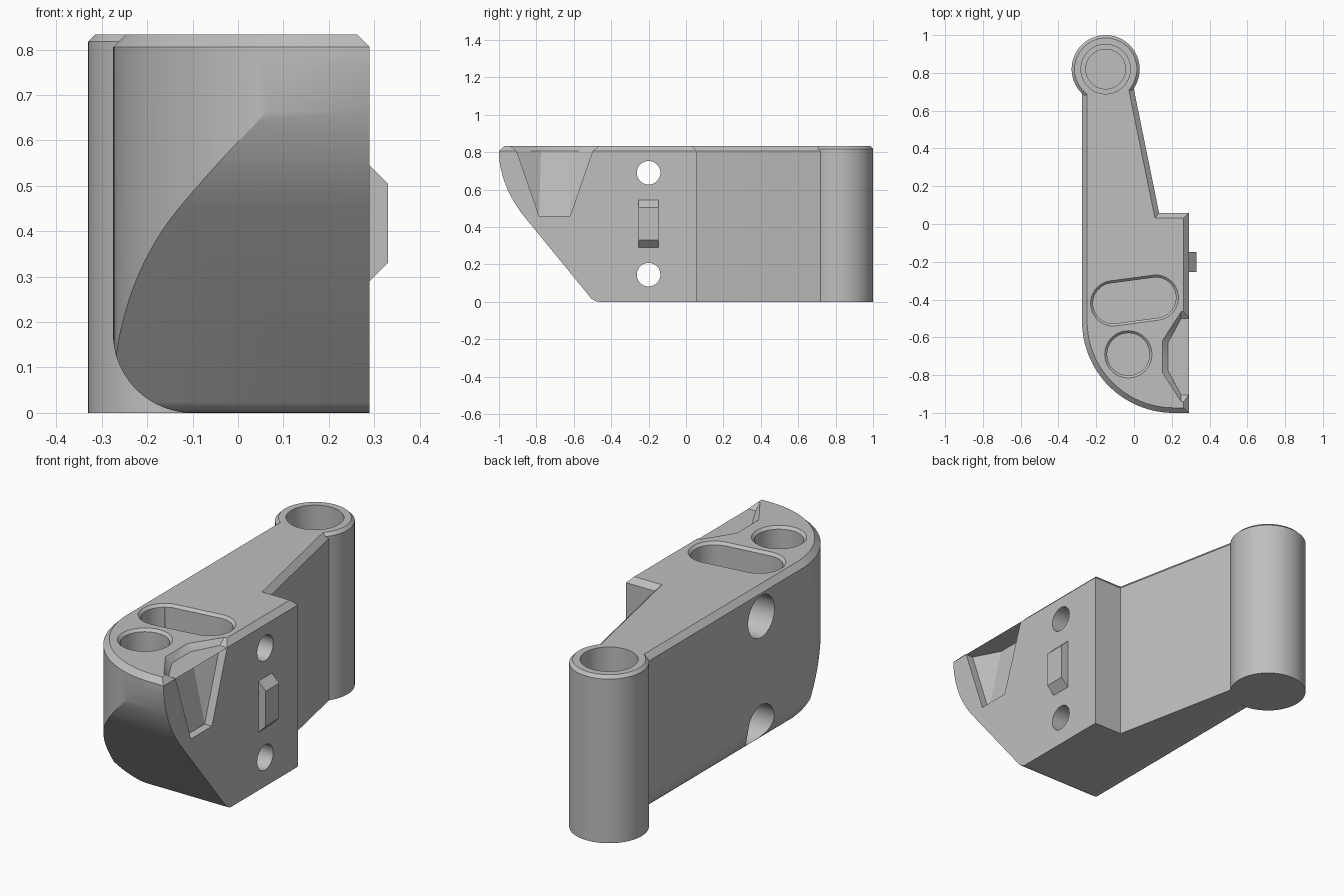
import bpy
import bmesh
from math import cos, sin, pi, radians
from mathutils import Vector

if "Cube" in bpy.data.objects:
    bpy.data.objects.remove(bpy.data.objects["Cube"], do_unlink=True)

grey = bpy.data.materials.new("plain grey")
grey.use_nodes = True
COLOUR = (0.52, 0.52, 0.52, 1)
grey.diffuse_color = COLOUR
grey.node_tree.nodes["Principled BSDF"].inputs["Base Color"].default_value = COLOUR

HEIGHT = 0.833


def finish(name, bm):
    bmesh.ops.recalc_face_normals(bm, faces=bm.faces)
    mesh = bpy.data.meshes.new(name)
    bm.to_mesh(mesh)
    bm.free()
    mesh.materials.append(grey)
    obj = bpy.data.objects.new(name, mesh)
    bpy.context.collection.objects.link(obj)
    return obj


def prism(name, points, axis, low, high, bevel=0):
    """Extrude a 2D outline along an axis, optionally chamfering its far rim."""
    place = {"x": lambda a, b: (low, a, b),
             "y": lambda a, b: (a, low, b),
             "z": lambda a, b: (a, b, low)}[axis]
    step = Vector([high - low if axis == k else 0 for k in "xyz"])
    bm = bmesh.new()
    base = bm.faces.new([bm.verts.new(place(a, b)) for a, b in points])
    out = bmesh.ops.extrude_face_region(bm, geom=[base], use_keep_orig=True)["geom"]
    top = [g for g in out if isinstance(g, bmesh.types.BMVert)]
    bmesh.ops.translate(bm, verts=top, vec=step)
    bmesh.ops.recalc_face_normals(bm, faces=bm.faces)
    if bevel:
        rim = [e for e in bm.edges if all(v in top for v in e.verts)]
        bmesh.ops.bevel(bm, geom=rim, offset=bevel, segments=1, affect="EDGES")
    return finish(name, bm)


def hull(name, points):
    bm = bmesh.new()
    for p in points:
        bm.verts.new(p)
    bmesh.ops.convex_hull(bm, input=bm.verts)
    return finish(name, bm)


def arc(cx, cy, r, start=0, end=360, n=64):
    full = end - start == 360
    return [(cx + r * cos(radians(start + (end - start) * i / n)),
             cy + r * sin(radians(start + (end - start) * i / n)))
            for i in range(n if full else n + 1)]


def quad(a, b, c, n=16):
    """Quadratic curve from a to c, pulled towards b."""
    a, b, c = Vector(a), Vector(b), Vector(c)
    return [tuple(a * (1 - t) ** 2 + b * 2 * t * (1 - t) + c * t * t)
            for t in [i / n for i in range(n + 1)]]


def combine(target, tool, operation):
    tool.hide_render = True
    mod = target.modifiers.new("combine", "BOOLEAN")
    mod.operation, mod.solver, mod.object = operation, "EXACT", tool
    bpy.context.view_layer.objects.active = target
    bpy.ops.object.modifier_apply(modifier=mod.name)
    bpy.data.objects.remove(tool, do_unlink=True)


def cut(target, tool):
    combine(target, tool, "DIFFERENCE")


# Arm: plan outline with a chamfered top rim
plan = [(-0.275, 0.8)] + arc(0.21, -0.515, 0.485, 180, 270, 32)
plan += [(0.29, -1), (0.29, 0.058), (0.133, 0.058), (0, 0.71), (-0.02, 0.8)]
body = prism("arm_body", plan, "z", -0.1, HEIGHT, 0.027)

# Sloping nose seen from the side
side = [(1.1, 0)] + quad((-0.46, 0), (-0.49, 0), (-0.51, 0.022), 6)
side += quad((-0.86, 0.45), (-0.998, 0.62), (-1.002, 0.815), 20)
side += [(-1.1, 0.815), (-1.1, 0.95), (1.1, 0.95)]
combine(body, prism("side_profile", side, "x", -0.6, 0.6), "INTERSECT")

# Rounded lower edge along the outer side
corner = [(-0.4, -0.1), (-0.1, -0.1)] + arc(-0.1, 0.1755, 0.1755, 270, 180, 20)
corner += [(-0.4, 0.1755)]
cut(body, prism("edge_cutter", corner, "y", -1.2, 1.2))

# Hinge barrel with a blind stepped bore
barrel = prism("hinge_barrel", arc(-0.15, 0.82, 0.18, n=96), "z", 0, HEIGHT, 0.015)
combine(body, barrel, "UNION")
for radius, floor in ((0.131, 0.15), (0.105, 0.08)):
    cut(body, prism("bore", arc(-0.15, 0.82, radius), "z", floor, 1))


# Round and oblong pockets in the top, with chamfered rims
def pocket(centres, radius, floor, lip=0.013):
    def ring(r, z):
        return [(x, y, z) for c in centres for x, y in arc(*c, r)]
    cut(body, hull("pocket", ring(radius - lip, floor) + ring(radius - lip, 0.95)))
    cut(body, hull("pocket_rim", ring(radius - lip - 0.001, HEIGHT - lip - 0.001)
                   + ring(radius + 0.01, HEIGHT + 0.01)))


pocket([(-0.03, -0.69)], 0.125, 0.5)
pocket([(-0.11, -0.42), (0.115, -0.39)], 0.12, 0.4)


# Tapered notch in the inner side, mirrored about its middle
def notch_ring(z, mouth, back, depth):
    mid = -0.7025
    return [(x, mid + s * w, z) for s in (-1, 1)
            for x, w in ((0.4, mouth), (0.25, mouth), (depth, back))]


rim = notch_ring(HEIGHT - 0.027, 0.203, 0.073, 0.18)
cut(body, hull("notch", notch_ring(0.46, 0.083, 0.083, 0.25) + rim))
cut(body, hull("notch_rim", rim + notch_ring(HEIGHT + 0.003, 0.242, 0.085, 0.148)))

# Screw holes through the side, counterbored on the outer side
for z in (0.69, 0.145):
    cut(body, prism("screw_hole", arc(-0.2, z, 0.063, n=48), "x", -0.5, 0.5))
    cut(body, prism("counterbore", arc(-0.2, z, 0.104, n=48), "x", -0.5, -0.06))

# Locating tab on the inner side
tab = [(0.27, 0.27), (0.33, 0.33), (0.33, 0.505), (0.27, 0.565)]
combine(body, prism("locating_tab", tab, "y", -0.253, -0.147), "UNION")

bpy.ops.object.select_all(action="DESELECT")
body.select_set(True)
bpy.context.view_layer.objects.active = body
bpy.ops.object.shade_smooth_by_angle(angle=radians(25))
